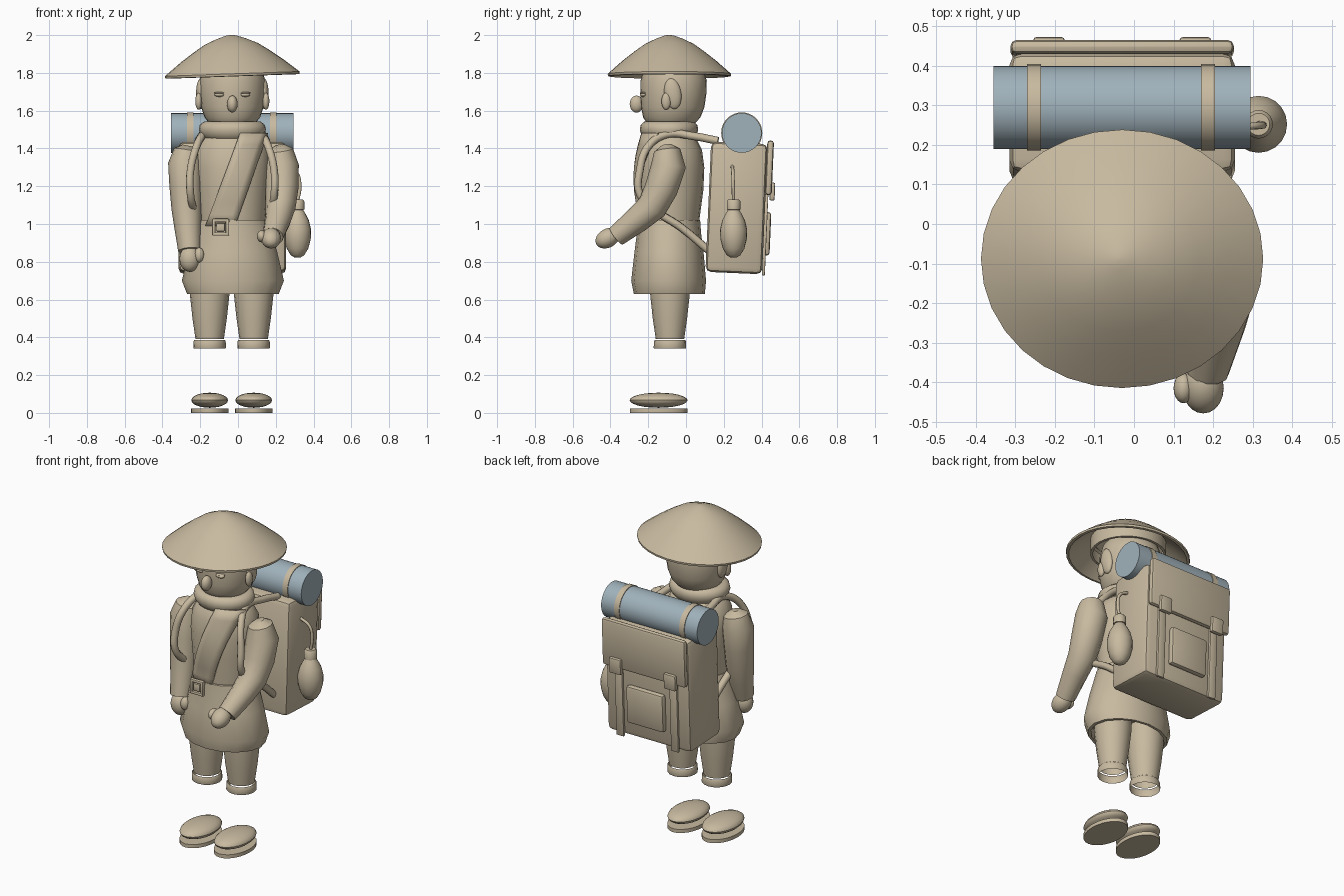
import bpy, bmesh, math
from mathutils import Vector, Matrix, Euler

if "Cube" in bpy.data.objects:
    bpy.data.objects.remove(bpy.data.objects["Cube"])

CX, CY = -0.03, -0.085          # body axis


def material(name, rgb):
    m = bpy.data.materials.new(name)
    m.diffuse_color = (*rgb, 1)
    m.use_nodes = True
    m.node_tree.nodes["Principled BSDF"].inputs["Base Color"].default_value = m.diffuse_color
    return m


CLAY = material("warm clay", (0.578, 0.491, 0.352))
BLUE = material("dusty blue", (0.352, 0.445, 0.497))


def finish(name, bm, mat=CLAY, angle=35):
    bmesh.ops.recalc_face_normals(bm, faces=bm.faces)
    me = bpy.data.meshes.new(name)
    bm.to_mesh(me)
    bm.free()
    me.materials.append(mat)
    for p in me.polygons:
        p.use_smooth = True
    me.set_sharp_from_angle(angle=math.radians(angle))
    ob = bpy.data.objects.new(name, me)
    bpy.context.collection.objects.link(ob)
    return ob


def skin(bm, rings, cap0=True, cap1=True):
    """Join rings of points into a tube."""
    vs = [[bm.verts.new(p) for p in r] for r in rings]
    n = len(vs[0])
    for a, b in zip(vs, vs[1:]):
        for i in range(n):
            j = (i + 1) % n
            bm.faces.new((a[i], a[j], b[j], b[i]))
    if cap0:
        bm.faces.new(vs[0])
    if cap1:
        bm.faces.new(vs[-1])


def loft(name, sections, n=24, caps=(True, True), mat=CLAY, angle=35):
    """Stacked ellipses: (x, y, z, rx, ry)."""
    bm = bmesh.new()
    rings = [[(x + rx * math.cos(math.tau * i / n), y + ry * math.sin(math.tau * i / n), z)
              for i in range(n)] for x, y, z, rx, ry in sections]
    skin(bm, rings, *caps)
    return finish(name, bm, mat, angle)


def limb(name, path, n=12):
    """Round tube through (x, y, z, radius) points."""
    pts = [Vector(p[:3]) for p in path]
    rings = []
    for k, p in enumerate(pts):
        t = (pts[min(k + 1, len(pts) - 1)] - pts[max(k - 1, 0)]).normalized()
        u = t.cross(Vector((1, 0, 0))).normalized()
        v = t.cross(u)
        r = path[k][3]
        rings.append([p + r * (u * math.cos(math.tau * i / n) + v * math.sin(math.tau * i / n))
                      for i in range(n)])
    bm = bmesh.new()
    skin(bm, rings)
    return finish(name, bm)


def ball(name, loc, size, rot=(0, 0, 0), seg=20, rings=12):
    bm = bmesh.new()
    bmesh.ops.create_uvsphere(bm, u_segments=seg, v_segments=rings, radius=1)
    m = Matrix.LocRotScale(Vector(loc), Euler(rot), Vector(size))
    bmesh.ops.transform(bm, matrix=m, verts=bm.verts)
    return finish(name, bm)


def box(name, loc, size, bevel=0.0, rot=(0, 0, 0), seg=2):
    bm = bmesh.new()
    bmesh.ops.create_cube(bm, size=1)
    bmesh.ops.scale(bm, vec=size, verts=bm.verts)
    if bevel:
        bmesh.ops.bevel(bm, geom=bm.edges[:], offset=bevel, segments=seg, affect='EDGES', profile=0.5)
    bmesh.ops.transform(bm, matrix=Matrix.LocRotScale(Vector(loc), Euler(rot), None), verts=bm.verts)
    return finish(name, bm)


def cord(name, pts, r):
    """Smooth round cord through the points."""
    cu = bpy.data.curves.new(name, 'CURVE')
    cu.dimensions = '3D'
    cu.bevel_depth, cu.bevel_resolution, cu.use_fill_caps = r, 2, True
    cu.resolution_u = 6
    sp = cu.splines.new('BEZIER')
    sp.bezier_points.add(len(pts) - 1)
    for b, p in zip(sp.bezier_points, pts):
        b.co = p
        b.handle_left_type = b.handle_right_type = 'AUTO'
    cu.materials.append(CLAY)
    ob = bpy.data.objects.new(name, cu)
    bpy.context.collection.objects.link(ob)
    return ob


def x_tube(name, x0, x1, y, z, r, mat):
    bm = bmesh.new()
    rings = [[(x, y + r * math.cos(math.tau * i / 32), z + r * math.sin(math.tau * i / 32))
              for i in range(32)] for x in (x0, x1)]
    skin(bm, rings)
    return finish(name, bm, mat)


# Hat: hollow shallow cone, slightly tilted
hat = [(0.34, -0.012), (0.355, -0.01), (0.357, 0.002), (0.27, 0.072), (0.20, 0.122), (0.14, 0.161),
       (0.08, 0.187), (0.03, 0.204), (0.006, 0.208)]
inner = [(0.006, 0.185), (0.08, 0.165), (0.14, 0.138), (0.20, 0.100), (0.27, 0.048), (0.34, -0.012)]
hat_ob = loft("hat", [(0, 0, z, r, r * 0.915) for r, z in inner + hat], n=32, angle=40)
hat_ob.location = (CX, CY - 0.003, 1.793)
hat_ob.rotation_euler = (0, math.radians(-2), 0)
loft("hat_band", [(CX, CY, z, r, r * .95) for r, z in ((.2, 1.80), (.215, 1.80), (.215, 1.89), (.2, 1.89))],
     n=32, caps=(False, False))

# Head with ears, nose, eyes
loft("head", [(CX, y, z, rx, ry) for y, z, rx, ry in (
    (-.08, 1.50, .09, .09), (-.08, 1.53, .12, .125), (-.075, 1.565, .147, .152), (-.07, 1.62, .166, .168),
    (-.067, 1.69, .174, .175), (-.065, 1.76, .174, .175), (-.067, 1.83, .155, .155),
    (-.07, 1.88, .105, .105), (-.07, 1.90, .03, .03))], n=28, angle=50)
ball("nose", (CX, -.262, 1.635), (.028, .036, .045))
for s in (-1, 1):
    ball("ear", (CX + s * .168, -.07, 1.69), (.024, .045, .082), (.15, 0, 0))
    ball("ear_lobe", (CX + s * .178, -.105, 1.65), (.018, .025, .045))
    ball("eye", (CX + s * .068, -.226, 1.685), (.027, .018, .012))
    ball("eyelid", (CX + s * .068, -.224, 1.694), (.029, .02, .005))

# Neck and rolled collar
loft("collar", [(CX, -.09, z, r, r * .87) for z, r in (
    (1.44, .13), (1.455, .155), (1.475, .17), (1.50, .178), (1.525, .172), (1.542, .15), (1.54, .12),
    (1.50, .11))], angle=60)

# Coat: upper body and flared skirt, open underneath
loft("coat", [(CX, y, z, rx, ry) for y, z, rx, ry in (
    (-.085, 1.48, .13, .115), (-.085, 1.45, .165, .14), (-.08, 1.39, .195, .165), (-.08, 1.30, .20, .177),
    (-.08, 1.18, .19, .172), (-.085, 1.015, .175, .155))], n=20, angle=50)
loft("skirt", [(-.027, y, z, rx, ry) for y, z, rx, ry in (
    (-.09, 1.02, .184, .165), (-.09, .95, .205, .17), (-.09, .85, .235, .183), (-.092, .70, .27, .198),
    (-.088, .63, .243, .188), (-.088, .63, .225, .172), (-.09, .72, .23, .175))], n=16, caps=(True, True))

# Diagonal sash wrapped on the chest
bm = bmesh.new()
rows = []
for k in range(9):
    t = k / 8
    z = 1.48 - .49 * t
    ry = .15 + .033 * math.sin(math.pi * min(1, t * 1.1)) + .012 * t
    row = []
    for j in range(5):
        x = .01 - .18 * t + (.145 + .01 * t) * j / 4
        c = math.sqrt(max(.1, 1 - ((x - CX) / .205) ** 2))
        row.append(bm.verts.new((x, -.083 - ry * c, z)))
    rows.append(row)
for a, b in zip(rows, rows[1:]):
    for j in range(4):
        bm.faces.new((a[j], a[j + 1], b[j + 1], b[j]))
sash = finish("sash", bm)
mod = sash.modifiers.new("thickness", 'SOLIDIFY')
mod.thickness, mod.offset = .014, 0

# Belt buckle frame, plate and pin
for dx, dz, sx, sz in ((-.036, 0, .018, .09), (.036, 0, .018, .09), (0, -.036, .09, .018), (0, .036, .09, .018)):
    box("buckle_frame", (-.092 + dx, -.262, .983 + dz), (sx, .024, sz), .006)
box("buckle_plate", (-.092, -.258, .983), (.045, .03, .045), .006)

# Arms and hands: one hanging, one bent forward
limb("hanging_arm", [(-.265, -.095, 1.415, .03), (-.27, -.095, 1.39, .07), (-.28, -.10, 1.32, .09),
                     (-.277, -.115, 1.20, .086), (-.272, -.13, 1.08, .08), (-.265, -.155, .97, .07),
                     (-.257, -.185, .86, .06)])
ball("hanging_hand", (-.255, -.195, .815), (.055, .05, .068))
ball("hanging_thumb", (-.205, -.215, .835), (.027, .03, .04))
limb("bent_arm", [(.215, -.105, 1.415, .03), (.222, -.10, 1.39, .07), (.23, -.092, 1.31, .092),
                  (.232, -.13, 1.19, .088), (.225, -.18, 1.09, .08), (.212, -.255, 1.025, .07),
                  (.185, -.37, .935, .056)])
ball("bent_hand", (.175, -.415, .925), (.052, .068, .05), (.5, 0, 0))
ball("bent_thumb", (.125, -.415, .935), (.025, .038, .032))

# Legs with ankle cuffs, shoes with soles
for x in (-.15, .083):
    loft("trouser_leg", [(x, CY, z, r, r) for z, r in ((.39, .075), (.50, .091), (.63, .105), (.78, .11))],
         n=16, caps=(False, True))
    loft("ankle_cuff", [(x, CY, z, r, r) for z, r in ((.34, .084), (.345, .086), (.378, .085), (.386, .081))],
         n=16, caps=(False, False))
    ball("shoe", (x, -.145, .067), (.097, .153, .04), seg=24)
    loft("shoe_sole", [(x, -.145, z, .099, .152) for z in (0, .022)], n=24)

# Backpack, leaning slightly back
TILT = (math.radians(-2.5), 0, 0)
PACK = Matrix.LocRotScale(Vector((CX, .268, 1.09)), Euler(TILT), None)


def pack_box(name, loc, size, bevel):
    return box(name, PACK @ Vector(loc), size, bevel, TILT)


pack_box("pack_body", (0, 0, -.005), (.57, .30, .69), .03)
pack_box("pack_flap", (0, .165, .215), (.565, .035, .29), .016)
pack_box("pack_pocket", (0, .165, -.135), (.25, .04, .23), .015)
for s in (-1, 1):
    pack_box("pack_strap", (s * .185, .157, -.14), (.05, .016, .43), .004)
    pack_box("pack_clasp", (s * .185, .185, .09), (.08, .028, .095), .008)
    # Shoulder harness over the chest and under the arm
    cord("shoulder_strap", [(CX + s * x, y, z) for x, y, z in (
        (.18, .17, 1.44), (.165, .04, 1.465), (.155, -.10, 1.475), (.19, -.20, 1.41), (.222, -.245, 1.28),
        (.222, -.245, 1.16), (.205, -.16, 1.07), (.20, -.03, .985), (.19, .12, .86))], .021)

# Bedroll with two straps
x_tube("bedroll", -.355, .295, .295, 1.482, .105, BLUE)
for x in (-.2525, .1875):
    x_tube("bedroll_strap", x - .0175, x + .0175, .295, 1.482, .109, CLAY)

# Gourd flask hanging on the pack side
loft("gourd", [(.315, .252, z, r, r) for z, r in (
    (.822, .015), (.835, .036), (.87, .057), (.92, .07), (.97, .072), (1.02, .06), (1.055, .042), (1.075, .03),
    (1.076, .036), (1.12, .036), (1.13, .028))], n=20, angle=50)
cord("gourd_cord", [(.315, .252, 1.12), (.327, .25, 1.20), (.31, .248, 1.27), (.25, .245, 1.305)], .009)
